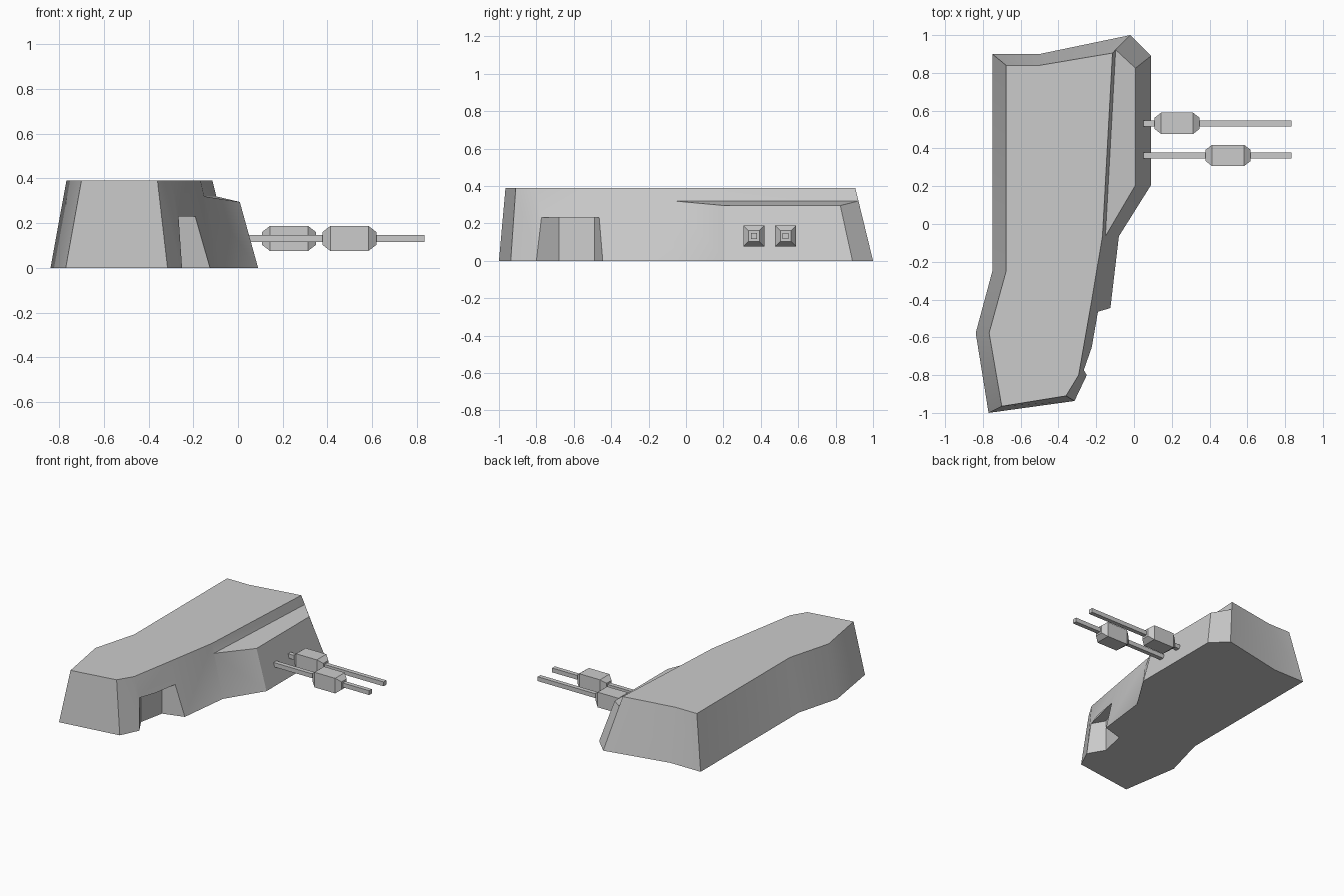
import bpy, bmesh
from mathutils import Vector

if "Cube" in bpy.data.objects:
    bpy.data.objects.remove(bpy.data.objects["Cube"])


def make_object(name, verts, faces):
    mesh = bpy.data.meshes.new(name)
    mesh.from_pydata(verts, [], faces)
    bm = bmesh.new()
    bm.from_mesh(mesh)
    bmesh.ops.recalc_face_normals(bm, faces=bm.faces)
    bm.to_mesh(mesh)
    bm.free()
    obj = bpy.data.objects.new(name, mesh)
    bpy.context.collection.objects.link(obj)
    return obj


def loft(name, rings):
    """Closed solid through rings with equal point counts."""
    n = len(rings[0])
    verts = [p for ring in rings for p in ring]
    faces = [tuple(range(n)), tuple(range(len(verts) - n, len(verts)))]
    for r in range(len(rings) - 1):
        for i in range(n):
            j = (i + 1) % n
            faces.append((r * n + i, r * n + j, (r + 1) * n + j, (r + 1) * n + i))
    return make_object(name, verts, faces)


# Bunker hull: sloped walls, flat roof, side shelf that fades into the wall
H = 0.39
base = [(-.75, .9), (-.5, .9), (-.02, 1), (.09, .89), (.09, .206), (-.08, -.065),
        (-.125, -.445), (-.25, -.8), (-.315, -.937), (-.77, -1), (-.838, -.577), (-.75, -.25)]
top = [(-.677, .84), (-.5, .84), (-.114, .905), None, None, (-.167, -.065),
       (-.231, -.445), (-.293, -.8), (-.36, -.91), (-.70, -.965), (-.767, -.577), (-.677, -.25)]
n = len(base)
verts = [Vector((x, y, 0)) for x, y in base]
verts += [Vector((*p, H)) if p else Vector((.008, y, .295)) for p, y in zip(top, [.825] * 4 + [.206] * 8)]
L2, L5 = 2 * n, 2 * n + 1
verts += [verts[i].lerp(verts[i + n], .82) for i in (2, 5)]
walls = [(i, (i + 1) % n, (i + 1) % n + n, i + n) for i in (0, 6, 7, 8, 9, 10, 11)]
walls += [(1, 2, L2, 2 + n, 1 + n), (5, 6, 6 + n, 5 + n, L5),
          (2, 3, 3 + n, L2), (3, 4, 4 + n, 3 + n), (4, 5, L5, 4 + n),
          (L2, 3 + n, 4 + n, L5), (L2, L5, 5 + n, 2 + n)]
roof = tuple(i + n for i in range(n) if top[i])
hull = make_object("bunker_hull", verts, walls + [tuple(range(n)), roof])

# Doorway recess cut into the right wall
plan = [(.03, -.40), (-.28, -.49), (-.32, -.68), (-.18, -.92), (.03, -.92)]
cutter = loft("doorway_cutter", [[(x, y, z) for x, y in plan] for z in (-.1, .23)])
cutter.hide_render = True
cut = hull.modifiers.new("doorway", 'BOOLEAN')
cut.object = cutter
cut.operation = 'DIFFERENCE'
cut.solver = 'EXACT'
bpy.context.view_layer.objects.active = hull
hull.select_set(True)
bpy.ops.object.modifier_apply(modifier="doorway")
bpy.data.objects.remove(cutter)
bpy.ops.object.shade_smooth_by_angle()


# Twin guns: square barrel with a chamfered housing
def section(x, y, half):
    return [(x, y + a * half, .132 + b * half) for a, b in ((-1, -1), (1, -1), (1, 1), (-1, 1))]


for side, y, x in (("rear", .533, .108), ("front", .363, .378)):
    loft(side + "_gun_barrel", [section(.05, y, .016), section(.834, y, .016)])
    loft(side + "_gun_housing", [section(x + dx, y, half) for dx, half in
                                 ((0, .029), (.035, .056), (.205, .056), (.24, .029))])
